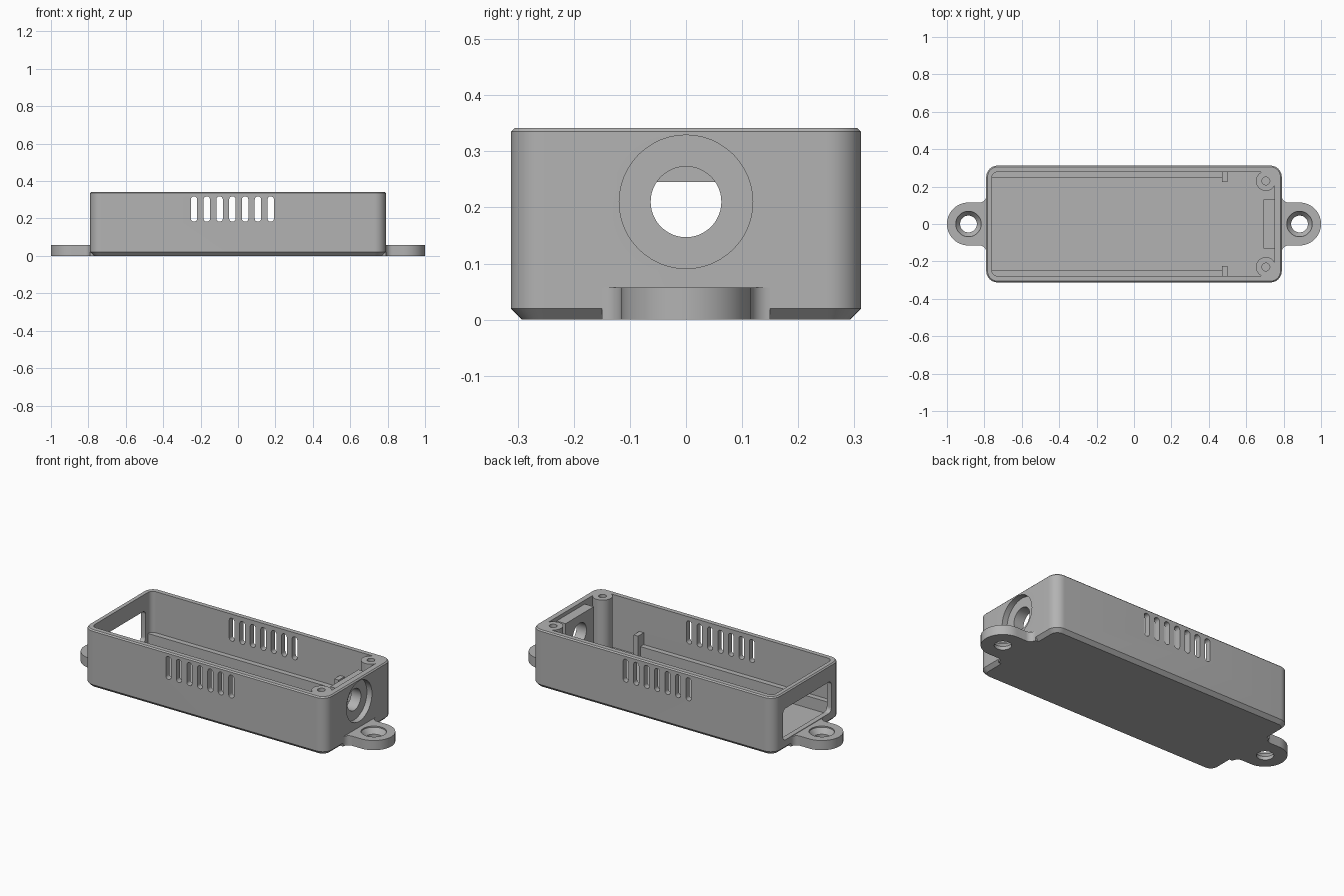
import bpy, bmesh
from math import sin, cos, pi, radians
from mathutils import Matrix, Vector

old = bpy.data.objects.get("Cube")
if old:
    bpy.data.objects.remove(old, do_unlink=True)

grey = bpy.data.materials.new("plain grey")
grey.use_nodes = True
grey.diffuse_color = (0.45, 0.45, 0.45, 1)
grey.node_tree.nodes["Principled BSDF"].inputs["Base Color"].default_value = (0.45, 0.45, 0.45, 1)


def arc(cx, cy, r, a0, a1, n=10):
    steps = [radians(a0 + (a1 - a0) * i / n) for i in range(n + 1)]
    return [(cx + r * cos(a), cy + r * sin(a)) for a in steps]


def rounded(x0, x1, y0, y1, r):
    return (arc(x1 - r, y1 - r, r, 0, 90) + arc(x0 + r, y1 - r, r, 90, 180)
            + arc(x0 + r, y0 + r, r, 180, 270) + arc(x1 - r, y0 + r, r, 270, 360))


def loft(name, sections, matrix=Matrix()):
    """Stack matching outlines given as (outline, height) into a closed solid."""
    bm = bmesh.new()
    rings = [[bm.verts.new(matrix @ Vector((x, y, z))) for x, y in pts] for pts, z in sections]
    n = len(rings[0])
    for low, high in zip(rings, rings[1:]):
        for i in range(n):
            j = (i + 1) % n
            bm.faces.new((low[i], low[j], high[j], high[i]))
    bm.faces.new(rings[0][::-1])
    bm.faces.new(rings[-1])
    bmesh.ops.recalc_face_normals(bm, faces=bm.faces[:])
    mesh = bpy.data.meshes.new(name)
    bm.to_mesh(mesh)
    bm.free()
    mesh.materials.append(grey)
    ob = bpy.data.objects.new(name, mesh)
    bpy.context.collection.objects.link(ob)
    return ob


def prism(name, pts, z0, z1, matrix=Matrix()):
    return loft(name, [(pts, z0), (pts, z1)], matrix)


def box(name, x0, x1, y0, y1, z0, z1):
    return prism(name, [(x0, y0), (x1, y0), (x1, y1), (x0, y1)], z0, z1)


def circle(cx, cy, r):
    return arc(cx, cy, r, 0, 360, 48)[:-1]


def cut(target, cutter):
    mod = target.modifiers.new("cut", 'BOOLEAN')
    mod.operation, mod.solver, mod.object = 'DIFFERENCE', 'EXACT', cutter
    bpy.ops.object.select_all(action='DESELECT')
    bpy.context.view_layer.objects.active = target
    target.select_set(True)
    bpy.ops.object.modifier_apply(modifier=mod.name)
    bpy.data.objects.remove(cutter, do_unlink=True)


def smooth(ob):
    bpy.ops.object.select_all(action='DESELECT')
    bpy.context.view_layer.objects.active = ob
    ob.select_set(True)
    bpy.ops.object.shade_smooth_by_angle(angle=radians(30))


# Profile axes: along_x puts outlines in the YZ plane, along_y in the XZ plane
along_x = Matrix(((0, 0, 1, 0), (1, 0, 0, 0), (0, 1, 0, 0), (0, 0, 0, 1)))
along_y = Matrix.Rotation(pi / 2, 4, 'X')


# Outer case with chamfered bottom and rim
def case_outline(inset):
    return rounded(-0.79 + inset, 0.79 - inset, -0.312 + inset, 0.312 - inset, 0.06 - inset)


case = loft("case", [(case_outline(0.02), 0), (case_outline(0), 0.02),
                     (case_outline(0), 0.335), (case_outline(0.007), 0.342)])

# Cavity, shaped around the posts, rails, stops and cable block
cavity = prism("cavity", rounded(-0.76, 0.752, -0.278, 0.278, 0.03), 0.03, 0.5)
for s in (-1, 1):
    def side(name, x0, x1, y0, y1, z1):
        return box(name, x0, x1, min(s * y0, s * y1), max(s * y0, s * y1), -0.1, z1)
    cut(cavity, prism("post", circle(0.705, s * 0.23, 0.053), -0.1, 0.6))
    cut(cavity, side("post_corner", 0.705, 0.9, 0.23, 0.4, 0.6))
    cut(cavity, side("rail", -0.9, 0.5, 0.247, 0.4, 0.1))
    cut(cavity, side("rail_stop", 0.47, 0.499, 0.225, 0.4, 0.17))
cut(cavity, box("cable_block", 0.693, 0.9, -0.131, 0.131, -0.1, 0.32))
cut(case, cavity)

# Screw holes in the posts
for s in (-1, 1):
    cut(case, prism("screw_hole", circle(0.705, s * 0.23, 0.021), 0.12, 0.5))

# Cable hole and its round recess
cut(case, prism("cable_recess", circle(0, 0.21, 0.119), 0.757, 0.9, along_x))
cut(case, prism("cable_hole", circle(0, 0.21, 0.063), 0.6, 0.9, along_x))

# Connector window in the opposite end
cut(case, prism("window", rounded(-0.225, 0.225, 0.06, 0.245, 0.025), -0.9, -0.7, along_x))

# Vent slots through both long walls
for i in range(7):
    x = -0.235 + i * 0.0683
    slot = rounded(x - 0.017, x + 0.017, 0.183, 0.318, 0.0165)
    cut(case, prism("vent", slot, -0.5, 0.5, along_y))
smooth(case)

# Mounting tabs with flared roots and countersunk holes
tab_outline = ([(0.77, -0.15)] + arc(0.825, -0.15, 0.035, 180, 90)
               + arc(0.885, 0, 0.115, -90, 90, 32)
               + arc(0.825, 0.15, 0.035, -90, -180) + [(0.77, 0.15)])
for name, turn in (("left_tab", 0), ("right_tab", pi)):
    m = Matrix.Rotation(turn, 4, 'Z')
    tab = prism(name, tab_outline, 0, 0.057, m)
    wide, narrow = circle(0.885, 0, 0.068), circle(0.885, 0, 0.045)
    cut(tab, loft("countersink", [(narrow, -0.1), (narrow, 0.02), (wide, 0.05), (wide, 0.1)], m))
    smooth(tab)
